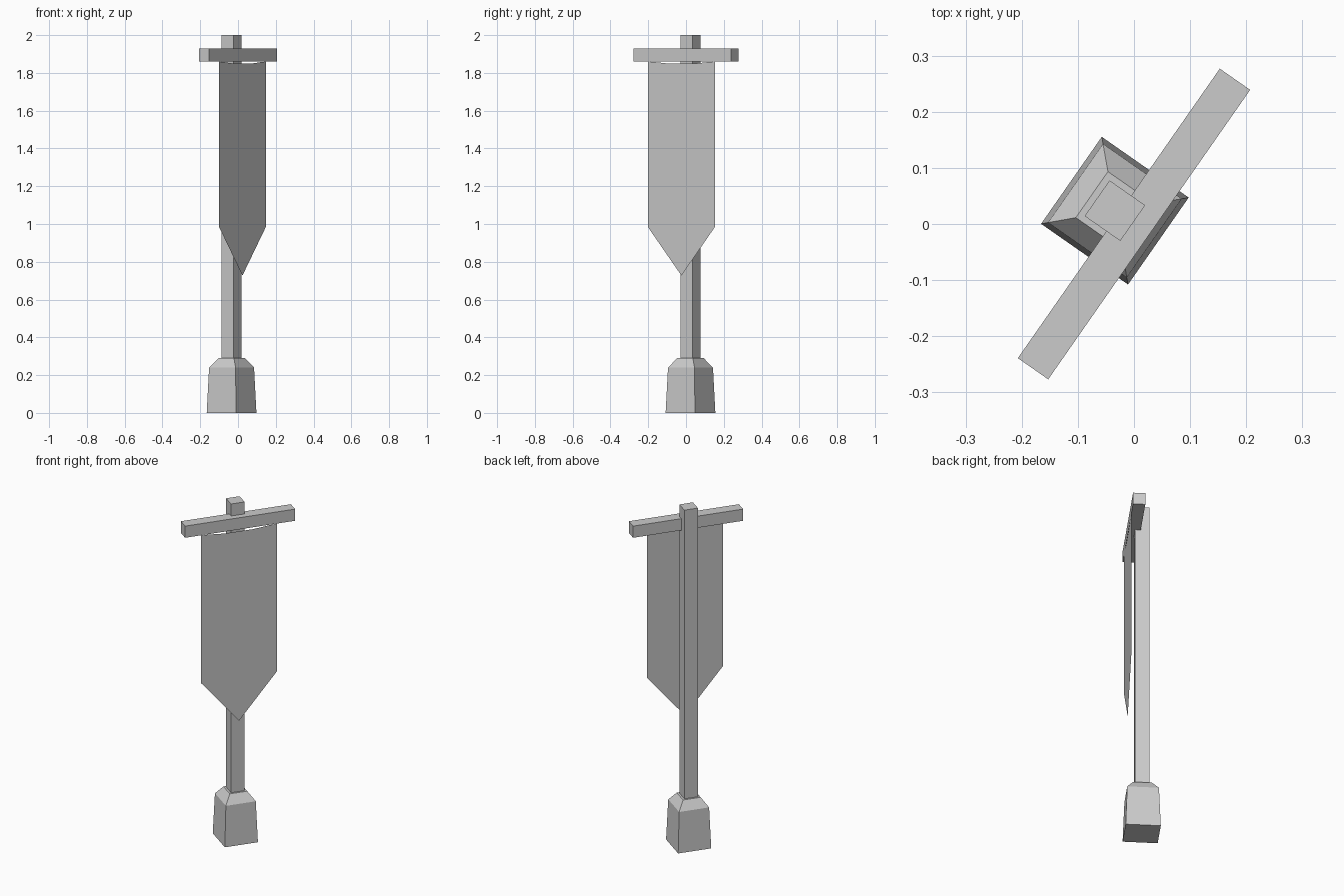
import bpy, bmesh, math
from mathutils import Matrix

if "Cube" in bpy.data.objects:
    bpy.data.objects.remove(bpy.data.objects["Cube"])

# Local frame: x runs along the crossbar, -y is the banner side
TURN = Matrix.Rotation(math.radians(55.1), 4, 'Z')
POST_Y = 0.0415

grey = bpy.data.materials.new("plain grey")
grey.diffuse_color = (0.6, 0.6, 0.6, 1)
grey.use_nodes = True
grey.node_tree.nodes["Principled BSDF"].inputs["Base Color"].default_value = grey.diffuse_color


def finish(name, bm):
    bm.transform(TURN)
    mesh = bpy.data.meshes.new(name)
    bm.to_mesh(mesh)
    bm.free()
    mesh.materials.append(grey)
    obj = bpy.data.objects.new(name, mesh)
    bpy.context.collection.objects.link(obj)


def stack(name, levels, y):
    """Closed solid from rectangular rings (half_x, half_y, z)."""
    bm = bmesh.new()
    rings = [[bm.verts.new((sx * hx, y + sy * hy, z))
              for sx, sy in ((-1, -1), (1, -1), (1, 1), (-1, 1))]
             for hx, hy, z in levels]
    bm.faces.new(rings[0][::-1])
    bm.faces.new(rings[-1])
    for a, b in zip(rings, rings[1:]):
        for i in range(4):
            j = (i + 1) % 4
            bm.faces.new((a[i], a[j], b[j], b[i]))
    finish(name, bm)


# Tapered foot with a bevelled shoulder
stack("base", [(0.0945, 0.0945, 0), (0.0855, 0.0855, 0.24), (0.05, 0.05, 0.29)], POST_Y)
# Square post
stack("post", [(0.0387, 0.0387, 0.29), (0.0387, 0.0387, 2.0)], POST_Y)
# Crossbar in front of the post
stack("crossbar", [(0.3145, 0.033, 1.86), (0.3145, 0.033, 1.929)], 0)

# Thin cloth hanging from its corners, with a sagging top edge and pointed end
bm = bmesh.new()
outline = [(-0.217, 0.985), (0, 0.727), (0.217, 0.985), (0.217, 1.86),
           (0.17, 1.857), (0.08, 1.849), (-0.08, 1.849), (-0.17, 1.857), (-0.217, 1.86)]
bm.faces.new([bm.verts.new((x - 0.0065, -0.0333, z)) for x, z in outline])
finish("banner", bm)
